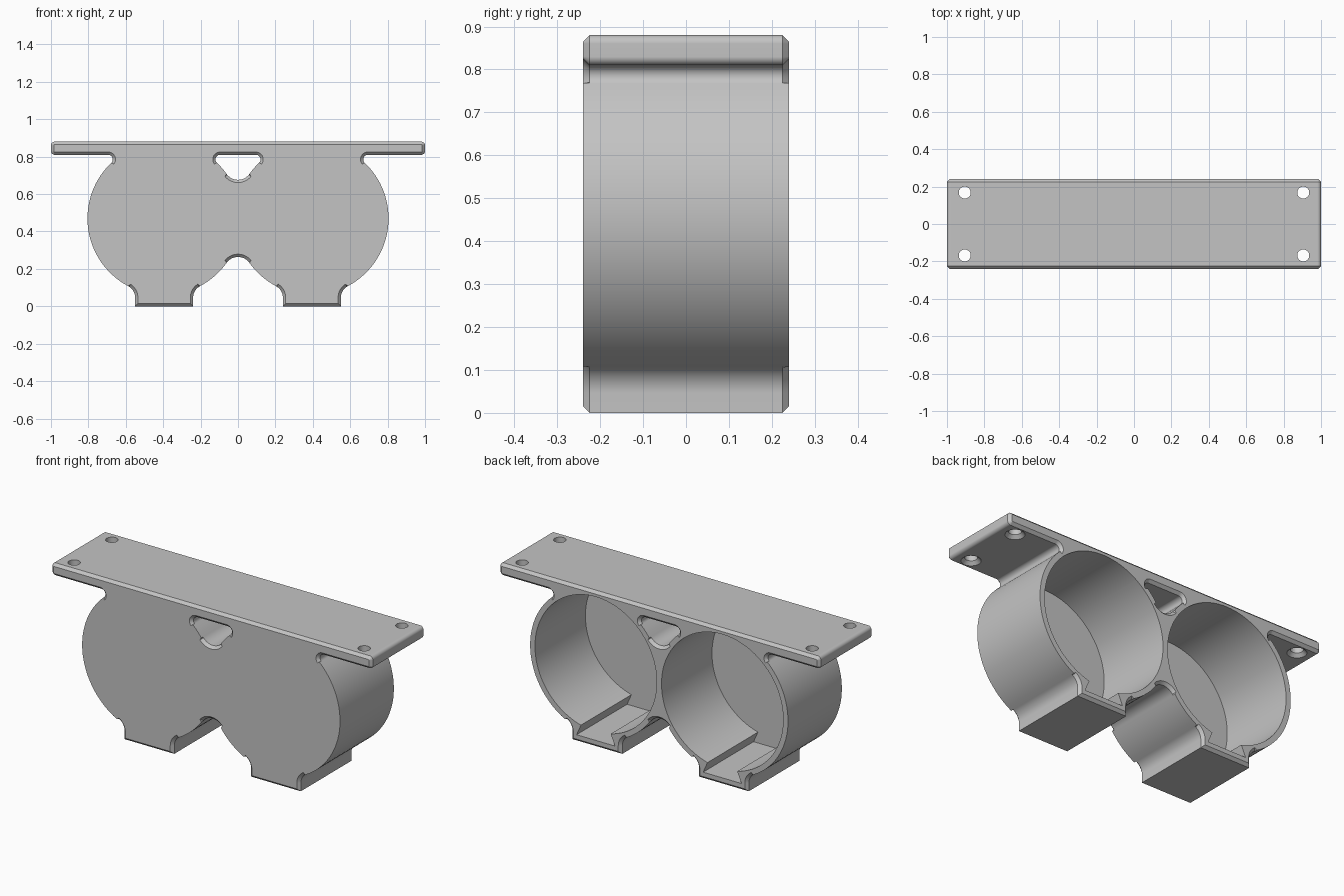
import bpy, bmesh
from math import sin, cos, atan2, radians, degrees, hypot, sqrt
from mathutils import Vector

if "Cube" in bpy.data.objects:
    bpy.data.objects.remove(bpy.data.objects["Cube"])

# Main dimensions
CX, CZ, R, BORE = 0.395, 0.47, 0.41, 0.38
HALF, CHAMFER, FLOOR = 0.24, 0.015, -0.21
PLATE_LOW, PLATE_TOP, END_R = 0.81, 0.88, 0.02
FOOT, FOOT_R, WEB_R, PLATE_R = 0.155, 0.07, 0.075, 0.025


def arc(x, z, r, a, b):
    n = max(3, int(abs(b - a) / 4) + 1)
    steps = [radians(a + (b - a) * i / n) for i in range(n + 1)]
    return [Vector((x + r * cos(t), z + r * sin(t))) for t in steps]


def mirrored(half):
    pts = half + [Vector((-p.x, p.y)) for p in reversed(half)]
    return [p for i, p in enumerate(pts) if (p - pts[i - 1]).length > 1e-4]


def on_cup(p):
    return abs(hypot(abs(p.x) - CX, p.y - CZ) - R) < 1e-4


def inset(pts, d):
    out = []
    for i, p in enumerate(pts):
        a = (p - pts[i - 1]).normalized()
        b = (pts[(i + 1) % len(pts)] - p).normalized()
        na, nb = Vector((-a.y, a.x)), Vector((-b.y, b.x))
        out.append(p if on_cup(p) else p + (na + nb) * d / (1 + na.dot(nb)))
    return out


def loft(name, sections):
    """Join matching x-z outlines placed at given y values."""
    bm = bmesh.new()
    rings = [[bm.verts.new((p.x, y, p.y)) for p in pts] for y, pts in sections]
    n = len(rings[0])
    for lo, hi in zip(rings, rings[1:]):
        for i in range(n):
            j = (i + 1) % n
            bm.faces.new((lo[i], lo[j], hi[j], hi[i]))
    bm.faces.new(list(reversed(rings[0])))
    bm.faces.new(rings[-1])
    return finish(name, bm)


def finish(name, bm):
    bmesh.ops.recalc_face_normals(bm, faces=bm.faces[:])
    mesh = bpy.data.meshes.new(name)
    bm.to_mesh(mesh)
    bm.free()
    obj = bpy.data.objects.new(name, mesh)
    bpy.context.collection.objects.link(obj)
    return obj


def cone(name, x, y, z0, z1, r0, r1):
    bm = bmesh.new()
    bmesh.ops.create_cone(bm, cap_ends=True, segments=32, radius1=r0, radius2=r1, depth=z1 - z0)
    bmesh.ops.translate(bm, verts=bm.verts[:], vec=(x, y, (z0 + z1) / 2))
    return finish(name, bm)


# Tangent points where the fillets meet the round cups
web_h = sqrt((R + WEB_R) ** 2 - CX ** 2)
web_a = degrees(atan2(web_h, CX))
foot_dx = FOOT + FOOT_R
foot_h = sqrt((R + FOOT_R) ** 2 - foot_dx ** 2)
foot_a = degrees(atan2(foot_h, foot_dx))
plate_h = PLATE_LOW - PLATE_R - CZ
plate_dx = sqrt((R + PLATE_R) ** 2 - plate_h ** 2)
plate_a = degrees(atan2(plate_h, plate_dx))

# Right half of the body outline, from the web between the feet up to the plate
half = arc(0, CZ - web_h, WEB_R, 90, web_a)
half += arc(CX, CZ, R, 180 + web_a, 180 + foot_a)
half += arc(CX - foot_dx, CZ - foot_h, FOOT_R, foot_a, 0)
half += [Vector((CX - FOOT, 0)), Vector((CX + FOOT, 0))]
half += arc(CX + foot_dx, CZ - foot_h, FOOT_R, 180, 180 - foot_a)
half += arc(CX, CZ, R, -foot_a, plate_a)
half += arc(CX + plate_dx, PLATE_LOW - PLATE_R, PLATE_R, 180 + plate_a, 90)
half += arc(1 - END_R, PLATE_LOW + END_R, END_R, -90, 0)
half += arc(1 - END_R, PLATE_TOP - END_R, END_R, 0, 90)
outline = mirrored(half)
small = inset(outline, CHAMFER)
body = loft("twin_cup_holder", [(-HALF, small), (CHAMFER - HALF, outline),
                                (HALF - CHAMFER, outline), (HALF, small)])

# Window between the cups and the plate, flared at both faces
half = arc(0, CZ + web_h, WEB_R, -90, -web_a)
half += arc(CX, CZ, R, 180 - web_a, 180 - plate_a)
half += arc(CX - plate_dx, PLATE_LOW - PLATE_R, PLATE_R, -plate_a, 90)
window = mirrored(half)
wide = inset(window, -CHAMFER)
E = 0.02
cutters = [loft("window_cutter", [(-HALF - E, wide), (-HALF, wide), (CHAMFER - HALF, window),
                                  (HALF - CHAMFER, window), (HALF, wide), (HALF + E, wide)])]

# Blind cup bores, dovetail slots in the feet, countersunk screw holes
for s in (-1, 1):
    bore = arc(s * CX, CZ, BORE, 0, 360)[:-1]
    cutters.append(loft("bore_cutter", [(FLOOR, bore), (HALF + E, bore)]))
    slot = [Vector((s * CX + x, z)) for x, z in
            ((-0.12, 0.04), (0.12, 0.04), (0.08, 0.13), (-0.08, 0.13))]
    cutters.append(loft("slot_cutter", [(FLOOR, slot), (HALF + E, slot)]))
    for y in (-0.168, 0.168):
        x = s * 0.905
        cutters.append(cone("hole_cutter", x, y, 0.7, 1.0, 0.032, 0.032))
        cutters.append(cone("sink_cutter", x, y, PLATE_LOW - 0.01, PLATE_LOW + 0.025, 0.06, 0.025))

for c in cutters:
    mod = body.modifiers.new(c.name, "BOOLEAN")
    mod.operation, mod.solver, mod.object = "DIFFERENCE", "EXACT", c
bpy.context.view_layer.update()
result = bpy.data.meshes.new_from_object(body.evaluated_get(bpy.context.evaluated_depsgraph_get()))
body.modifiers.clear()
body.data = result
for c in cutters:
    bpy.data.objects.remove(c)

# Plain grey plastic
grey = bpy.data.materials.new("plain_grey")
grey.use_nodes = True
colour = (0.55, 0.55, 0.55, 1)
grey.diffuse_color = colour
grey.node_tree.nodes["Principled BSDF"].inputs["Base Color"].default_value = colour
body.data.materials.clear()
body.data.materials.append(grey)

bpy.ops.object.select_all(action="DESELECT")
body.select_set(True)
bpy.context.view_layer.objects.active = body
bpy.ops.object.shade_smooth_by_angle(angle=radians(25))
